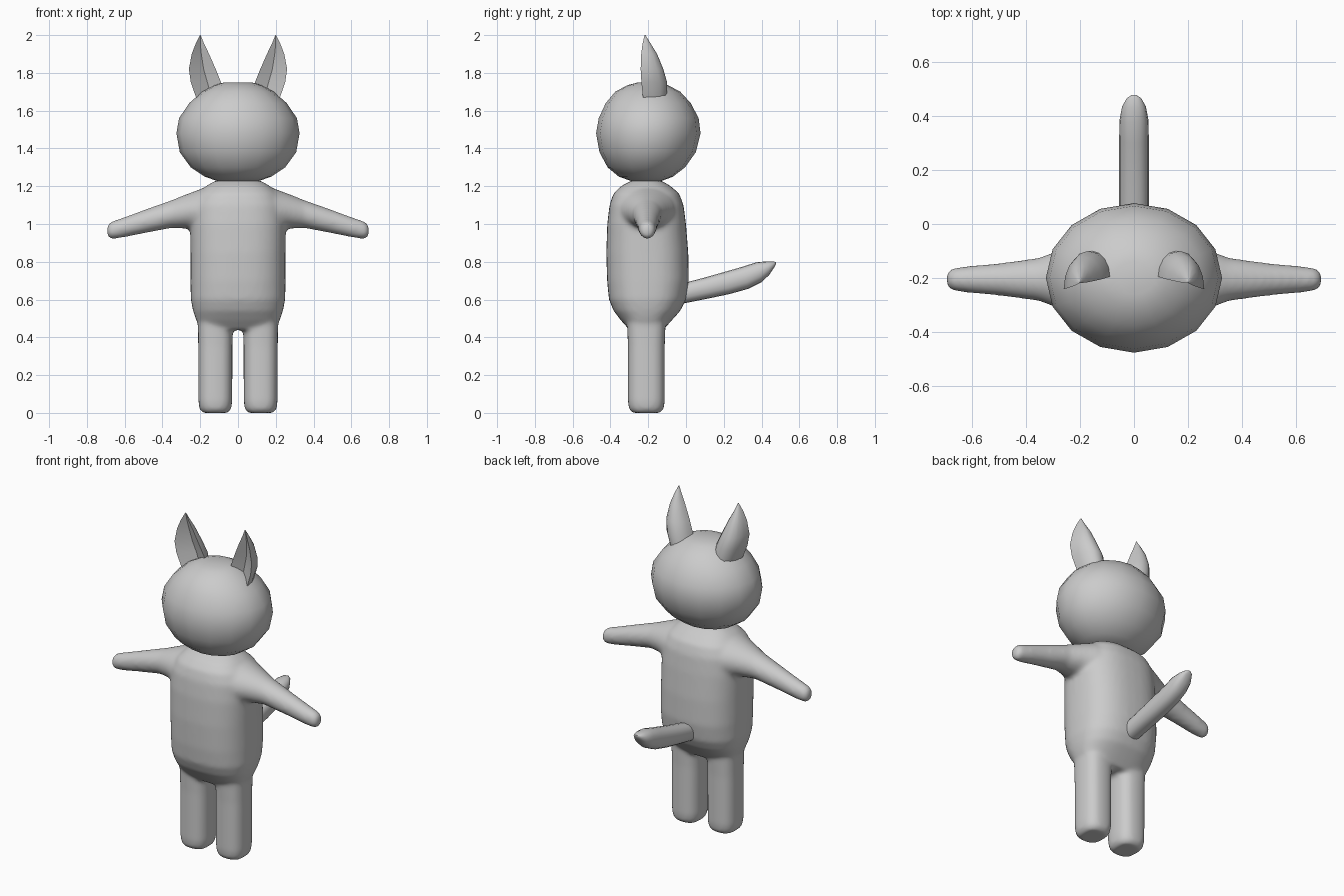
import bpy, bmesh, math
from mathutils import Vector as V


def superellipse(c, u, v, n=32, p=2.0):
    """Closed ring of points around c with half-axes u and v."""
    pts = []
    for i in range(n):
        a = 2 * math.pi * i / n
        ca, sa = math.cos(a), math.sin(a)
        pts.append(V(c) + V(u) * math.copysign(abs(ca) ** (2 / p), ca)
                   + V(v) * math.copysign(abs(sa) ** (2 / p), sa))
    return pts


def loft(bm, rings):
    """Skin a row of rings and close both ends."""
    rows = [[bm.verts.new(p) for p in r] for r in rings]
    n = len(rows[0])
    for a, b in zip(rows, rows[1:]):
        for i in range(n):
            bm.faces.new((a[i], a[(i + 1) % n], b[(i + 1) % n], b[i]))
    bm.faces.new(rows[0])
    bm.faces.new(rows[-1])


def finish(bm, name, angle=40):
    bmesh.ops.recalc_face_normals(bm, faces=bm.faces)
    me = bpy.data.meshes.new(name)
    bm.to_mesh(me)
    bm.free()
    ob = bpy.data.objects.new(name, me)
    bpy.context.collection.objects.link(ob)
    bpy.ops.object.select_all(action='DESELECT')
    ob.select_set(True)
    bpy.context.view_layer.objects.active = ob
    bpy.ops.object.shade_smooth_by_angle(angle=math.radians(angle))
    return ob


def upright(profile, n, p):
    """Rings from rows of z, half width, front y, back y."""
    return [superellipse((0, (f + b) / 2, z), (w, 0, 0), (0, (b - f) / 2, 0), n, p)
            for z, w, f, b in profile]


# Body: torso, arms and legs fused into one soft skin
bm = bmesh.new()
loft(bm, upright([
    (0.44, 0.19, -0.30, -0.12), (0.49, 0.222, -0.345, -0.075),
    (0.54, 0.238, -0.383, -0.03), (0.60, 0.25, -0.408, 0.0),
    (0.70, 0.252, -0.418, 0.015), (0.85, 0.252, -0.422, 0.012),
    (1.00, 0.253, -0.417, 0.0), (1.10, 0.245, -0.405, -0.013),
    (1.16, 0.215, -0.385, -0.035), (1.20, 0.17, -0.345, -0.08),
    (1.23, 0.12, -0.29, -0.13)], 40, 2.5))
for s in (-1, 1):
    # arm rows: x, centre z, half height, half depth
    loft(bm, [superellipse((s * x, -0.205, z), (0, ry, 0), (0, 0, rz), 24)
              for x, z, rz, ry in [
        (0.12, 1.08, 0.13, 0.16), (0.20, 1.07, 0.115, 0.145),
        (0.27, 1.067, 0.092, 0.112), (0.35, 1.053, 0.074, 0.08),
        (0.50, 1.012, 0.062, 0.06), (0.62, 0.978, 0.052, 0.049),
        (0.67, 0.967, 0.047, 0.042), (0.693, 0.963, 0.03, 0.028)]])
    # leg rows: z, half width, half depth
    loft(bm, [superellipse((s * 0.12, -0.21, z), (rx, 0, 0), (0, ry, 0), 24, 2.6)
              for z, rx, ry in [
        (0.0, 0.068, 0.075), (0.02, 0.084, 0.092), (0.06, 0.09, 0.098),
        (0.35, 0.091, 0.098), (0.55, 0.094, 0.105)]])
body = finish(bm, "body")
rm = body.modifiers.new("fuse", 'REMESH')
rm.mode = 'VOXEL'
rm.voxel_size = 0.012
rm.use_smooth_shade = True
sm = body.modifiers.new("soften", 'SMOOTH')
sm.factor = 0.5
sm.iterations = 10

# Head: 16-sided rounded ball
bm = bmesh.new()
loft(bm, upright([
    (1.228, 0.11, -0.29, -0.13), (1.25, 0.175, -0.355, -0.07),
    (1.30, 0.25, -0.415, -0.005), (1.38, 0.308, -0.458, 0.052),
    (1.48, 0.326, -0.476, 0.077), (1.56, 0.312, -0.462, 0.067),
    (1.64, 0.258, -0.425, 0.025), (1.70, 0.19, -0.375, -0.03),
    (1.735, 0.125, -0.31, -0.095), (1.748, 0.08, -0.26, -0.14)], 16, 2.0))
finish(bm, "head", 60)

# Ears: cupped horns, hollow at the front
# rows: z, outer x, inner x, front y, back y
EAR = [(1.67, 0.222, 0.075, -0.228, -0.10), (1.75, 0.25, 0.09, -0.236, -0.10),
       (1.82, 0.26, 0.118, -0.24, -0.12), (1.90, 0.245, 0.153, -0.237, -0.153),
       (1.955, 0.224, 0.18, -0.23, -0.187), (2.0, 0.202, 0.198, -0.219, -0.215)]
for s, name in ((1, "right_ear"), (-1, "left_ear")):
    bm = bmesh.new()
    rings = []
    for z, xo, xi, yf, yb in EAR:
        cx, r, d = (xo + xi) / 2, (xo - xi) / 2, yb - yf
        ring = []
        for k in range(9):
            a = math.pi * k / 8
            tilt = 0.3 * d * (1 - math.cos(a)) / 2
            ring.append(V((s * (cx + r * math.cos(a)),
                           yf + tilt + (d - tilt) * math.sin(a), z)))
        ring.append(V((s * (cx - 0.1 * r), yf + 0.5 * d, z)))
        rings.append(ring)
    loft(bm, rings)
    finish(bm, name, 45)

# Tail: bent tube, rows of upper (y, z), lower (y, z), half width
TAIL = [((-0.02, 0.685), (-0.01, 0.58), 0.054), ((0.10, 0.717), (0.12, 0.606), 0.055),
        ((0.20, 0.745), (0.23, 0.629), 0.055), ((0.30, 0.774), (0.33, 0.657), 0.055),
        ((0.375, 0.798), (0.40, 0.692), 0.053), ((0.43, 0.802), (0.44, 0.73), 0.044),
        ((0.465, 0.801), (0.468, 0.772), 0.026), ((0.477, 0.797), (0.477, 0.789), 0.008)]
bm = bmesh.new()
rings = []
for (y1, z1), (y0, z0), w in TAIL:
    rings.append(superellipse((0, (y0 + y1) / 2, (z0 + z1) / 2), (w, 0, 0),
                              (0, (y1 - y0) / 2, (z1 - z0) / 2), 16, 2.3))
loft(bm, rings)
finish(bm, "tail", 50)
